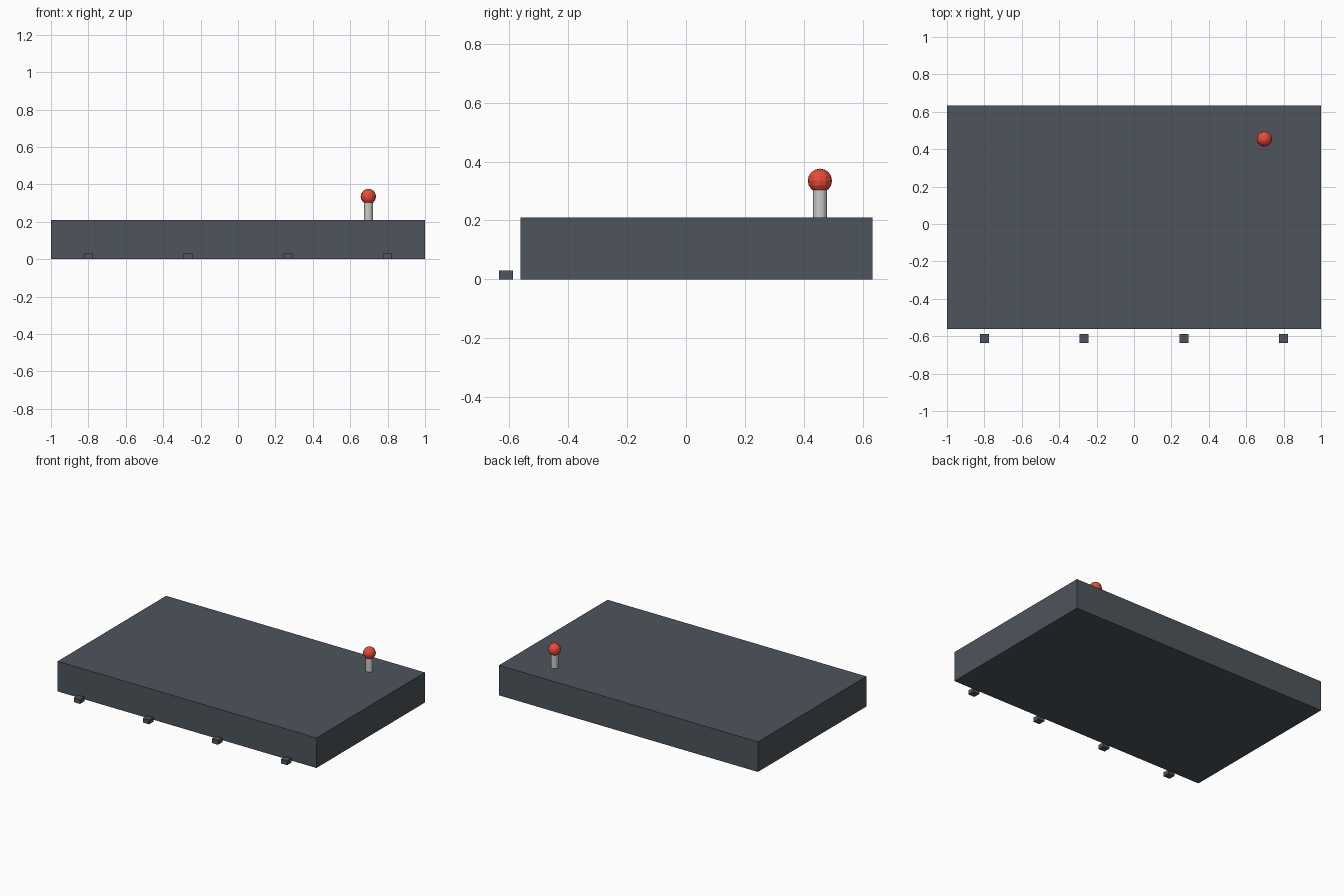
import bpy

if "Cube" in bpy.data.objects:
    bpy.data.objects.remove(bpy.data.objects["Cube"])

def material(name, rgb):
    m = bpy.data.materials.new(name)
    m.diffuse_color = (*rgb, 1)
    m.use_nodes = True
    m.node_tree.nodes["Principled BSDF"].inputs["Base Color"].default_value = m.diffuse_color
    return m

dark = material("dark_slate", (0.075, 0.09, 0.105))
red = material("red", (0.8, 0.07, 0.04))

def box(name, center, size, mat):
    bpy.ops.mesh.primitive_cube_add(size=1, location=center)
    o = bpy.context.object
    o.name = name
    o.scale = size
    bpy.ops.object.transform_apply(location=False, rotation=False, scale=True)
    o.data.materials.append(mat)
    return o

# Main slab
box("base_slab", (0, 0.036, 0.105), (2.0, 1.197, 0.21), dark)

# Row of small blocks in front of the slab
for i in range(4):
    box(f"front_block_{i + 1}", (-0.8 + i * 1.6 / 3, -0.611, 0.015),
        (0.048, 0.048, 0.03), dark)

# Lever post
bpy.ops.mesh.primitive_cylinder_add(vertices=12, radius=0.024, depth=0.12,
                                    location=(0.697, 0.455, 0.265))
bpy.context.object.name = "lever_post"

# Lever knob
bpy.ops.mesh.primitive_uv_sphere_add(segments=12, ring_count=8, radius=0.041,
                                     location=(0.697, 0.455, 0.335))
knob = bpy.context.object
knob.name = "lever_knob"
knob.data.materials.append(red)
